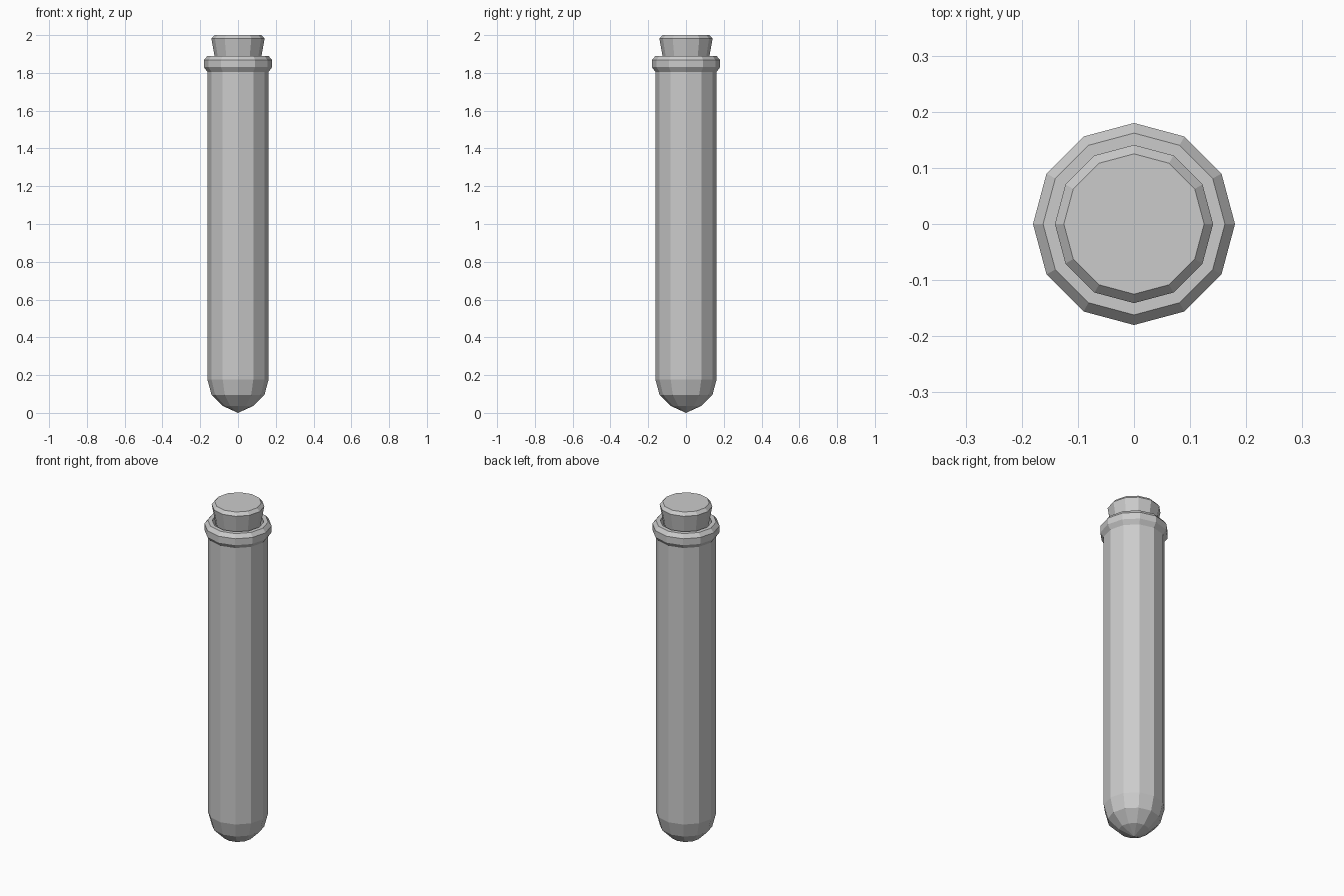
import bpy, bmesh
from math import cos, sin, pi, radians

if "Cube" in bpy.data.objects:
    bpy.data.objects.remove(bpy.data.objects["Cube"])

SIDES = 12

def lathe(name, profile):
    """Revolve (radius, z) points around z; radius 0 makes a pole."""
    bm = bmesh.new()
    rings = []
    for r, z in profile:
        n = 1 if r == 0 else SIDES
        rings.append([bm.verts.new((r * cos(2 * pi * i / SIDES),
                                    r * sin(2 * pi * i / SIDES), z)) for i in range(n)])
    for a, b in zip(rings, rings[1:]):
        for i in range(SIDES):
            j = (i + 1) % SIDES
            quad = [a[i % len(a)], a[j % len(a)], b[j % len(b)], b[i % len(b)]]
            bm.faces.new(list(dict.fromkeys(quad)))
    # Flat caps where an end ring is open
    for ring in (rings[0], rings[-1]):
        if len(ring) > 1:
            bm.faces.new(ring)
    bmesh.ops.recalc_face_normals(bm, faces=bm.faces)
    mesh = bpy.data.meshes.new(name)
    bm.to_mesh(mesh)
    bm.free()
    obj = bpy.data.objects.new(name, mesh)
    bpy.context.collection.objects.link(obj)
    return obj

# Hollow tube: round bottom, straight wall, bevelled lip, inner wall
R, C = 0.162, 0.177
dome = [(R * cos(radians(a)), C - R * sin(radians(a))) for a in (60, 30, 0)]
lip = [(R, 1.805), (0.18, 1.83), (0.18, 1.868), (R, 1.89), (0.138, 1.89)]
inner = [(0.138, C)] + [(0.138 * cos(radians(a)), C - 0.138 * sin(radians(a))) for a in (30, 60)]
lathe("glass_tube", [(0, 0.0)] + dome + lip + inner + [(0, 0.035)])

# Tapered stopper with a bevelled top edge
lathe("stopper", [(0.108, 1.80), (0.141, 1.982), (0.125, 2.0)])
